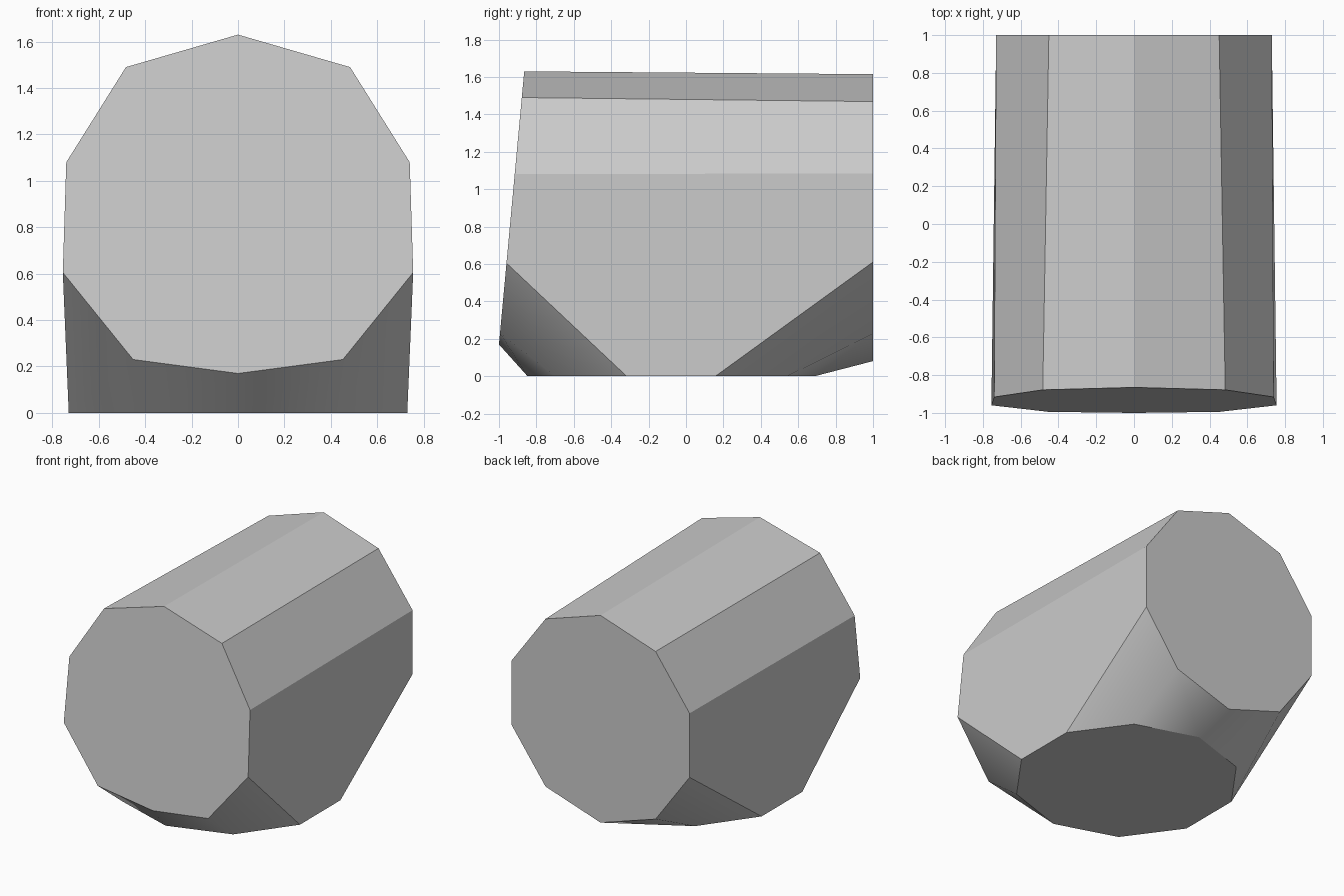
import bpy, bmesh
from math import sin, cos, radians

cube = bpy.data.objects.get("Cube")
if cube:
    bpy.data.objects.remove(cube)

grey = bpy.data.materials.new("plain grey")
grey.use_nodes = True
colour = (0.6, 0.6, 0.6, 1)
grey.diffuse_color = colour
grey.node_tree.nodes["Principled BSDF"].inputs["Base Color"].default_value = colour

SIDES = 10
RADIUS = 0.767
bm = bmesh.new()


def ring(points):
    return [bm.verts.new(p) for p in points]


def circle():
    return [(RADIUS * sin(radians(36 * k)), RADIUS * cos(radians(36 * k))) for k in range(SIDES)]


# Leaning front mouth: half outline from top to bottom, mirrored
half = [(0, 1.63), (0.483, 1.49), (0.74, 1.08), (0.755, 0.605), (0.452, 0.23), (0, 0.17)]
outline = half + [(-x, z) for x, z in half[4:0:-1]]
front = ring((x, -0.865 - 0.0925 * (1.63 - z), z) for x, z in outline)

# Upright back mouth and flat bottom mouth, both regular
back = ring((x, 1, 0.848 + z) for x, z in circle())
bottom = ring((x, -0.08 + y, 0) for x, y in circle())

# End caps
for mouth in (front, back, bottom):
    bm.faces.new(mouth)

# Upper barrel panels
for k in (8, 9, 0, 1):
    n = (k + 1) % SIDES
    bm.faces.new((front[k], front[n], back[n], back[k]))

# Side panels joining all three mouths
for a, b in ((2, 3), (8, 7)):
    bm.faces.new((front[a], front[b], bottom[b], bottom[a], back[b], back[a]))

# Smooth lower corners from the front and back mouths down to the bottom
for k in range(3, 7):
    p, q = (5 - k) % SIDES, (4 - k) % SIDES
    for quad in ((front[k], front[k + 1], bottom[k + 1], bottom[k]),
                 (back[k], back[k + 1], bottom[q], bottom[p])):
        bm.faces.new(quad).smooth = True

bmesh.ops.recalc_face_normals(bm, faces=bm.faces)
mesh = bpy.data.meshes.new("three_way_pipe")
bm.to_mesh(mesh)
bm.free()
mesh.materials.append(grey)
pipe = bpy.data.objects.new("three_way_pipe", mesh)
bpy.context.collection.objects.link(pipe)
